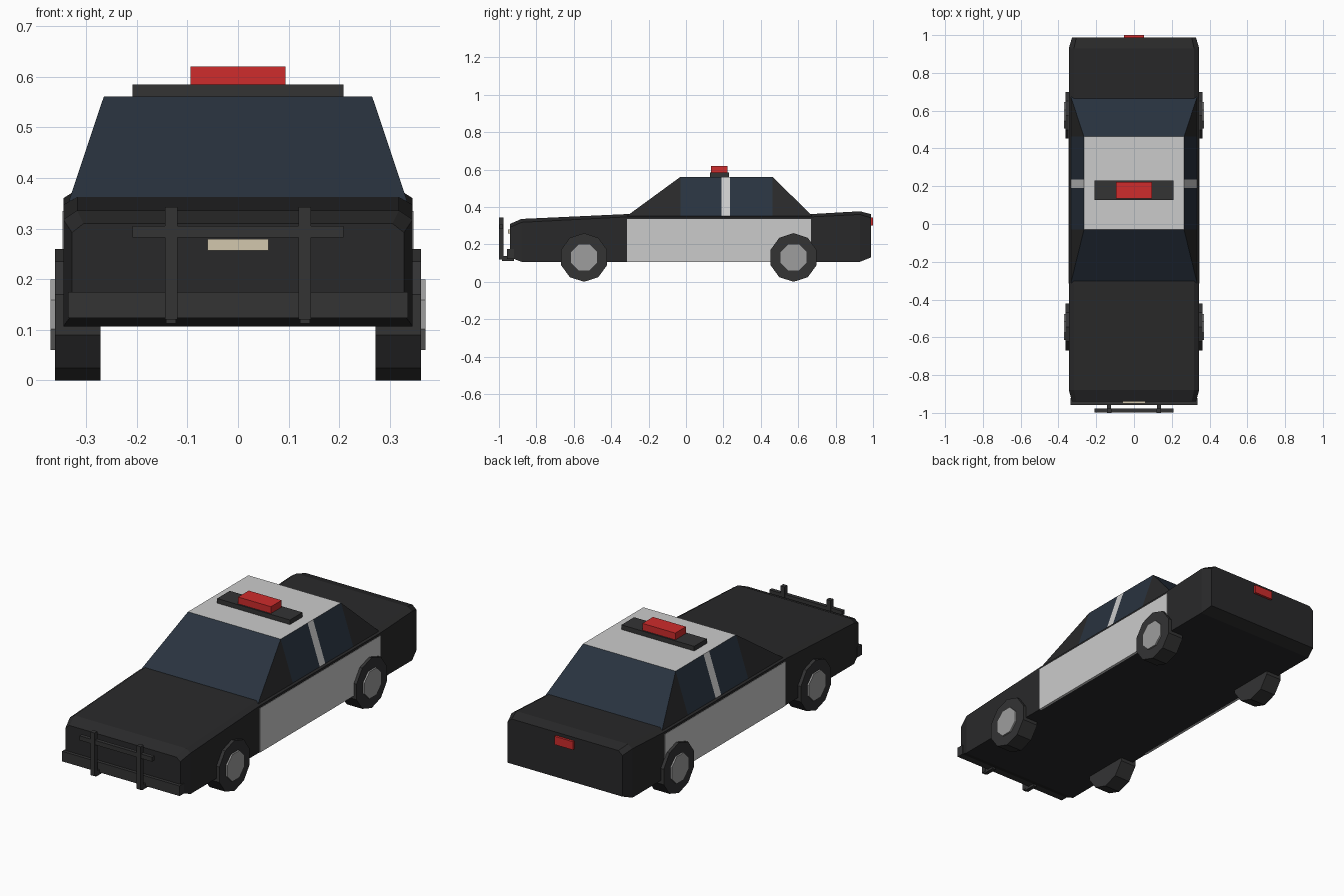
import bpy, math
from mathutils import Matrix

if "Cube" in bpy.data.objects:
    bpy.data.objects.remove(bpy.data.objects["Cube"])


def material(name, r, g, b):
    m = bpy.data.materials.new(name)
    m.diffuse_color = (r, g, b, 1)
    m.use_nodes = True
    m.node_tree.nodes["Principled BSDF"].inputs["Base Color"].default_value = m.diffuse_color
    return m


BLACK = material("black_paint", 0.022, 0.022, 0.023)
TRIM = material("dark_trim", 0.033, 0.033, 0.034)
WHITE = material("white_paint", 0.62, 0.62, 0.63)
GLASS = material("glass", 0.022, 0.033, 0.050)
RED = material("red", 0.62, 0.025, 0.025)
HUB = material("hub_metal", 0.34, 0.34, 0.34)
CREAM = material("cream", 0.65, 0.57, 0.42)


def mesh(name, verts, faces, mat):
    me = bpy.data.meshes.new(name)
    me.from_pydata(verts, [], faces)
    me.materials.append(mat)
    ob = bpy.data.objects.new(name, me)
    bpy.context.collection.objects.link(ob)
    return ob


def box(name, x, y, z, mat):
    verts = [(a, b, c) for a in x for b in y for c in z]
    faces = [(0, 1, 3, 2), (4, 6, 7, 5), (0, 4, 5, 1),
             (2, 3, 7, 6), (0, 2, 6, 4), (1, 5, 7, 3)]
    return mesh(name, verts, faces, mat)


def mirror(ob):
    ob.modifiers.new("Mirror", 'MIRROR').use_axis = (True, False, False)
    return ob


def disc(name, y, z, r, x0, x1, sides, turn, mat):
    """Prism lying along x, mirrored to the other side of the car."""
    ang = [turn + 2 * math.pi * i / sides for i in range(sides)]
    verts = [(x, y + r * math.sin(a), z + r * math.cos(a)) for x in (x0, x1) for a in ang]
    n = sides
    faces = [(i, n + i, n + (i + 1) % n, (i + 1) % n) for i in range(n)]
    faces += [tuple(range(n)), tuple(range(2 * n - 1, n - 1, -1))]
    return mirror(mesh(name, verts, faces, mat))


# Lower body: lofted six-point sections (y, half width, bottom, shoulder, top half width, top)
sections = [(-0.94, 0.328, 0.13, 0.292, 0.305, 0.31),
            (-0.88, 0.345, 0.107, 0.318, 0.318, 0.336),
            (-0.316, 0.345, 0.107, 0.347, 0.318, 0.362),
            (0.67, 0.345, 0.107, 0.347, 0.318, 0.362),
            (0.93, 0.345, 0.107, 0.36, 0.318, 0.377),
            (0.988, 0.328, 0.13, 0.342, 0.305, 0.362)]
verts, faces = [], []
for y, w, zb, zs, wt, zt in sections:
    verts += [(-w, y, zb), (w, y, zb), (w, y, zs), (wt, y, zt), (-wt, y, zt), (-w, y, zs)]
for s in range(len(sections) - 1):
    for i in range(6):
        j = (i + 1) % 6
        faces.append((6 * s + i, 6 * s + j, 6 * s + 6 + j, 6 * s + 6 + i))
last = len(verts) - 6
faces += [tuple(range(5, -1, -1)), tuple(range(last, last + 6))]
mesh("body", verts, faces, BLACK)

# White door panels
mirror(box("door_panel", (0.335, 0.347), (-0.316, 0.668), (0.106, 0.335), WHITE))

# Cabin
WB, WR, ZB, ZR = 0.335, 0.265, 0.352, 0.561
YF, YRF, YP0, YP1, YRB, YB = -0.316, -0.03, 0.19, 0.235, 0.463, 0.675
mesh("windshield", [(-WB, YF, ZB), (WB, YF, ZB), (WR, YRF, ZR), (-WR, YRF, ZR)], [(0, 1, 2, 3)], GLASS)
mesh("rear_window", [(WB, YB, ZB), (-WB, YB, ZB), (-WR, YRB, ZR), (WR, YRB, ZR)], [(0, 1, 2, 3)], GLASS)
mesh("roof", [(-WR, YRF, ZR), (WR, YRF, ZR), (WR, YRB, ZR), (-WR, YRB, ZR)], [(0, 1, 2, 3)], WHITE)
for name, a, b, mat in (("front_side_window", YRF, YP0, GLASS),
                        ("door_pillar", YP0, YP1, WHITE),
                        ("rear_side_window", YP1, YRB, GLASS)):
    mirror(mesh(name, [(WB, a, ZB), (WB, b, ZB), (WR, b, ZR), (WR, a, ZR)], [(0, 1, 2, 3)], mat))
mirror(mesh("front_pillar", [(WB, YF, ZB), (WB, YRF, ZB), (WR, YRF, ZR)], [(0, 1, 2)], BLACK))
mirror(mesh("rear_pillar", [(WB, YRB, ZB), (WB, YB, ZB), (WR, YRB, ZR)], [(0, 1, 2)], BLACK))

# Roof light
box("light_base", (-0.208, 0.208), (0.127, 0.23), (0.56, 0.585), TRIM)
box("roof_light", (-0.094, 0.094), (0.135, 0.222), (0.585, 0.62), RED)

# Wheels
for name, y in (("front", -0.545), ("rear", 0.575)):
    disc(name + "_wheel", y, 0.13, 0.13, 0.272, 0.362, 10, 0, TRIM)
    disc(name + "_hub", y, 0.13, 0.0755, 0.36, 0.37, 8, math.pi / 8, HUB)

# Front bumper, push bar and plates
box("front_bumper", (-0.336, 0.336), (-0.957, -0.92), (0.123, 0.175), TRIM)
box("push_bar_cross", (-0.208, 0.208), (-0.998, -0.978), (0.282, 0.305), TRIM)
mirror(box("push_bar_post", (0.12, 0.144), (-1.0, -0.976), (0.12, 0.343), TRIM))
mirror(box("push_bar_bracket", (0.122, 0.142), (-0.985, -0.92), (0.112, 0.138), TRIM))
box("front_plate", (-0.06, 0.06), (-0.951, -0.93), (0.257, 0.279), CREAM)
box("rear_light", (-0.053, 0.053), (0.98, 1.0), (0.302, 0.345), RED)
